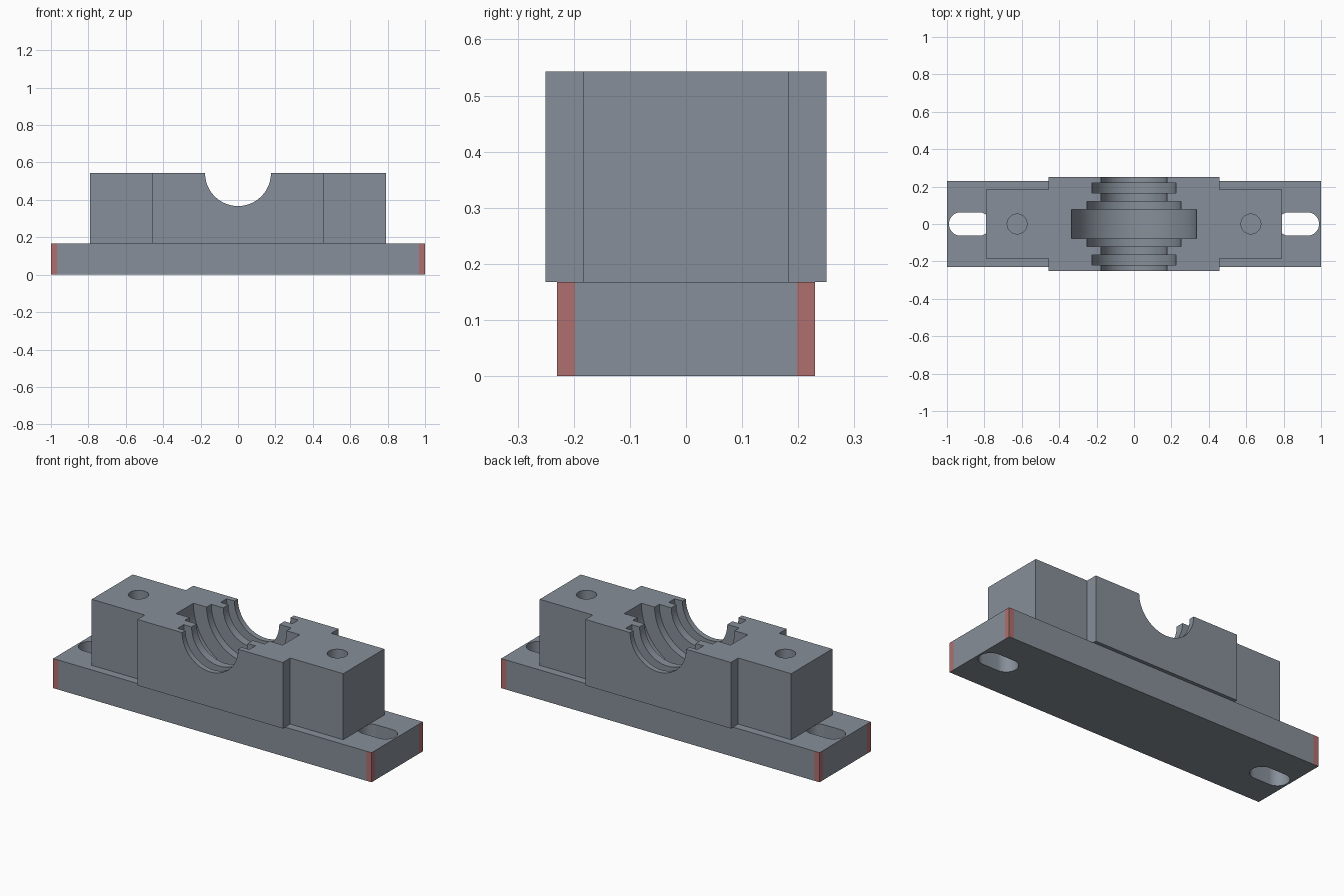
import bpy, bmesh, math

if "Cube" in bpy.data.objects:
    bpy.data.objects.remove(bpy.data.objects["Cube"])

BASE_TOP, TOP = 0.168, 0.543


def material(name, rgb):
    m = bpy.data.materials.new(name)
    m.diffuse_color = (*rgb, 1)
    m.use_nodes = True
    m.node_tree.nodes["Principled BSDF"].inputs["Base Color"].default_value = m.diffuse_color
    return m


grey = material("steel_grey", (0.242, 0.275, 0.319))
red = material("corner_red", (0.434, 0.156, 0.156))


def add_object(name, bm):
    bmesh.ops.recalc_face_normals(bm, faces=bm.faces)
    me = bpy.data.meshes.new(name)
    bm.to_mesh(me)
    bm.free()
    me.materials.append(grey)
    me.materials.append(red)
    ob = bpy.data.objects.new(name, me)
    bpy.context.collection.objects.link(ob)
    return ob


def prism(name, outline, z0, z1):
    bm = bmesh.new()
    face = bm.faces.new([bm.verts.new((x, y, z0)) for x, y in outline])
    new = bmesh.ops.extrude_face_region(bm, geom=[face])["geom"]
    for v in new:
        if isinstance(v, bmesh.types.BMVert):
            v.co.z = z1
    return add_object(name, bm)


def stadium(x0, x1, r, n=24):
    # Rounded slot outline between two arc centres; a circle when they match
    pts = []
    for cx, start in ((x1, -math.pi / 2), (x0, math.pi / 2)):
        for i in range(n + (x0 != x1)):
            a = start + math.pi * i / n
            pts.append((cx + r * math.cos(a), r * math.sin(a)))
    return pts


def revolve_y(name, profile, zc, n=96):
    bm = bmesh.new()
    rings = []
    for y, r in profile:
        rings.append([bm.verts.new((r * math.cos(2 * math.pi * i / n), y,
                                    zc + r * math.sin(2 * math.pi * i / n)))
                      for i in range(n)])
    for a, b in zip(rings, rings[1:]):
        for i in range(n):
            j = (i + 1) % n
            bm.faces.new((a[i], a[j], b[j], b[i]))
    bm.faces.new(rings[0])
    bm.faces.new(rings[-1])
    return add_object(name, bm)


def combine(target, other, operation):
    mod = target.modifiers.new(operation, "BOOLEAN")
    mod.operation, mod.object, mod.solver = operation, other, "EXACT"
    bpy.context.view_layer.update()
    dg = bpy.context.evaluated_depsgraph_get()
    me = bpy.data.meshes.new_from_object(target.evaluated_get(dg))
    target.modifiers.clear()
    target.data = me
    bpy.data.objects.remove(other)


# Base plate with two mounting slots
base = prism("bearing_housing", [(-1, -0.23), (1, -0.23), (1, 0.23), (-1, 0.23)], 0, BASE_TOP)
for s in (-1, 1):
    lo, hi = sorted((s * 0.828, s * 0.927))
    combine(base, prism("slot_cutter", stadium(lo, hi, 0.0625), -0.1, 0.3), "DIFFERENCE")

# Upper block: long body with a wider middle
quarter = [(0.79, 0.184), (0.457, 0.184), (0.457, 0.25)]
outline = (quarter + [(-x, y) for x, y in reversed(quarter)]
           + [(-x, -y) for x, y in quarter] + [(x, -y) for x, y in reversed(quarter)])
block = prism("upper_block", outline, BASE_TOP, TOP)

# Stepped bearing bore
half = [(0.3, 0.176), (0.219, 0.176), (0.219, 0.225), (0.165, 0.225), (0.165, 0.176),
        (0.119, 0.176), (0.119, 0.251), (0.077, 0.251), (0.077, 0.334)]
profile = half + [(-y, r) for y, r in reversed(half)]
combine(block, revolve_y("bore_cutter", profile, TOP), "DIFFERENCE")

# Blind bolt holes
for s in (-1, 1):
    combine(block, prism("hole_cutter", stadium(s * 0.625, s * 0.625, 0.053), 0.29, 0.7), "DIFFERENCE")

combine(base, block, "UNION")

# Red strips on the vertical corners of the base plate
bm = bmesh.new()
bm.from_mesh(base.data)
for axis, size in ((0, 1.0), (1, 0.23)):
    for s in (-1, 1):
        co, no = [0, 0, 0], [0, 0, 0]
        co[axis], no[axis] = s * (size - 0.032), 1
        other, limit = 1 - axis, (0.23, 1.0)[axis]
        faces = [f for f in bm.faces if abs(f.normal[other]) > 0.99
                 and all(abs(abs(v.co[other]) - limit) < 1e-3 and v.co.z < BASE_TOP + 1e-3
                         for v in f.verts)]
        geom = faces + list({e for f in faces for e in f.edges}) + list({v for f in faces for v in f.verts})
        bmesh.ops.bisect_plane(bm, geom=geom, plane_co=co, plane_no=no)
bm.normal_update()
for f in bm.faces:
    c = f.calc_center_median()
    on_wall = abs(f.normal.z) < 0.01 and c.z < BASE_TOP
    f.material_index = int(on_wall and abs(c.x) > 0.967 and abs(c.y) > 0.197)
bm.to_mesh(base.data)
bm.free()

# Smooth the round cuts and keep the edges crisp
base.select_set(True)
bpy.context.view_layer.objects.active = base
bpy.ops.object.shade_smooth_by_angle(angle=math.radians(30))
